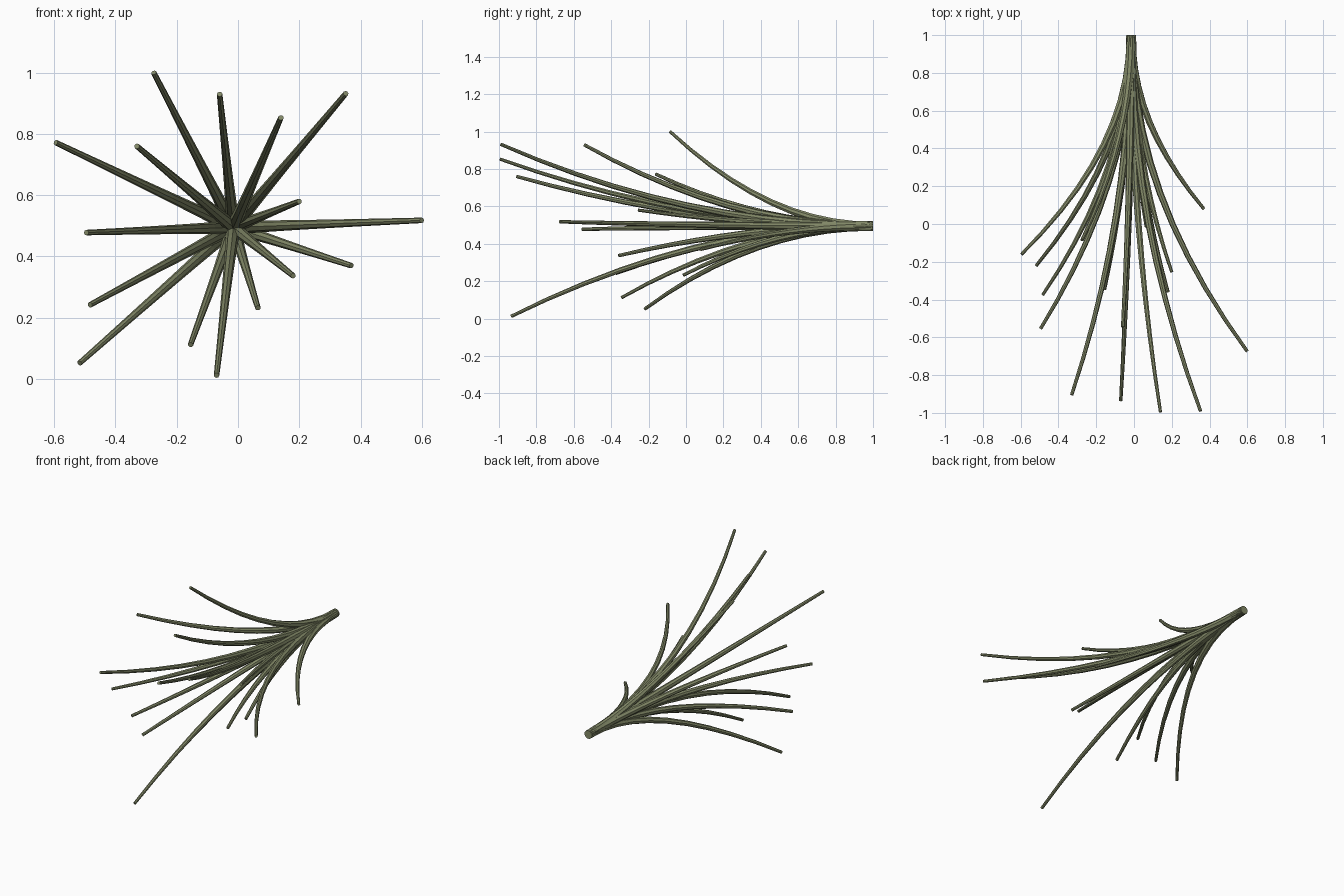
import bpy, bmesh, math
from mathutils import Vector

cube = bpy.data.objects.get("Cube")
if cube:
    bpy.data.objects.remove(cube, do_unlink=True)

# Single olive colour
olive = bpy.data.materials.new("olive_green")
olive.use_nodes = True
colour = (0.23, 0.255, 0.14, 1)
olive.diffuse_color = colour
bsdf = olive.node_tree.nodes["Principled BSDF"]
bsdf.inputs["Base Color"].default_value = colour
bsdf.inputs["Roughness"].default_value = 0.8

ROOT = Vector((-0.015, 1.0, 0.495))
SIDES, STEPS = 8, 10
ROOT_RADIUS, TIP_RADIUS = 0.026, 0.009

# Tip position of every stem
TIPS = [
    (-0.275, -0.085, 1.0), (-0.06, -0.545, 0.93), (0.14, -0.995, 0.853),
    (0.352, -0.99, 0.932), (-0.33, -0.905, 0.76), (-0.595, -0.16, 0.772),
    (0.2, -0.255, 0.58), (0.6, -0.675, 0.518), (-0.495, -0.555, 0.478),
    (0.37, 0.08, 0.37), (0.18, -0.36, 0.337), (0.065, -0.015, 0.232),
    (-0.07, -0.935, 0.012), (-0.155, -0.345, 0.112), (-0.483, -0.375, 0.242),
    (-0.517, -0.22, 0.052),
]


def make_stem(name, tip):
    """Tapered tube that leaves the root straight and bends outward."""
    reach = Vector(tip) - ROOT
    along = Vector((0, reach.y, 0))
    outward = Vector((reach.x, 0, reach.z))
    bm = bmesh.new()
    rings = []
    for i in range(STEPS + 1):
        t = i / STEPS
        centre = ROOT + along * t + outward * t * t
        tangent = (along + outward * 2 * t).normalized()
        side = along.cross(outward).normalized()
        up = side.cross(tangent)
        radius = ROOT_RADIUS + (TIP_RADIUS - ROOT_RADIUS) * t
        ring = []
        for k in range(SIDES):
            a = 2 * math.pi * k / SIDES
            ring.append(bm.verts.new(centre + (side * math.cos(a) + up * math.sin(a)) * radius))
        rings.append(ring)
    # Skin between rings, then cap both ends
    for a, b in zip(rings, rings[1:]):
        for k in range(SIDES):
            n = (k + 1) % SIDES
            bm.faces.new((a[k], a[n], b[n], b[k]))
    bm.faces.new(rings[0])
    bm.faces.new(rings[-1])
    bmesh.ops.recalc_face_normals(bm, faces=bm.faces)
    mesh = bpy.data.meshes.new(name)
    bm.to_mesh(mesh)
    bm.free()
    mesh.materials.append(olive)
    bpy.context.collection.objects.link(bpy.data.objects.new(name, mesh))


for index, tip in enumerate(TIPS, 1):
    make_stem(f"stem_{index}", tip)
